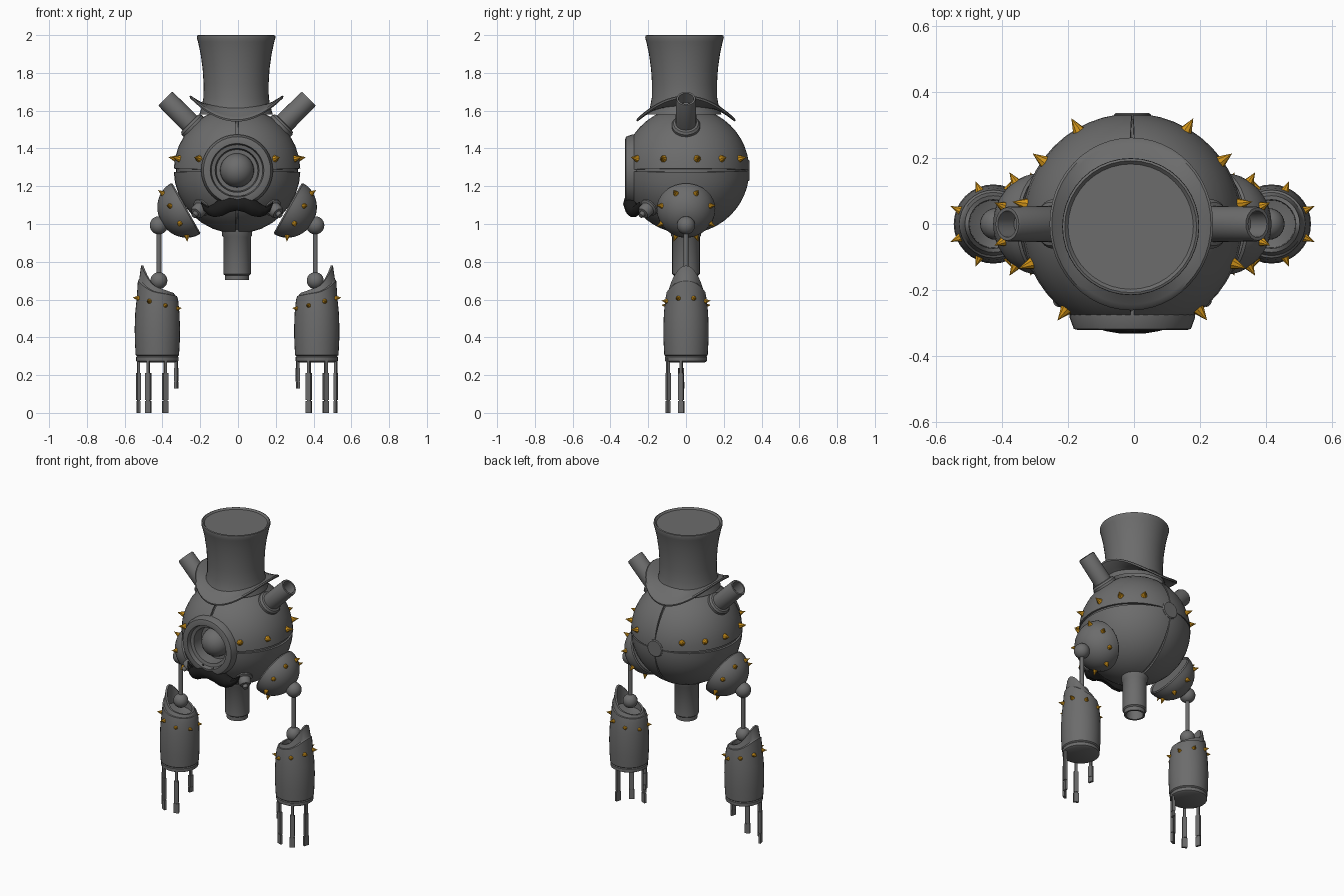
import bpy, bmesh, math
from mathutils import Vector, Matrix

if "Cube" in bpy.data.objects:
    bpy.data.objects.remove(bpy.data.objects["Cube"])

CX, CZ, R = -0.005, 1.284, 0.335     # body centre and radius
BODY = Vector((CX, 0, CZ))


def material(name, col):
    m = bpy.data.materials.new(name)
    m.diffuse_color = (*col, 1)
    m.use_nodes = True
    m.node_tree.nodes["Principled BSDF"].inputs["Base Color"].default_value = m.diffuse_color
    return m


GREY = material("iron_grey", (0.15, 0.15, 0.15))
GOLD = material("spike_gold", (0.65, 0.30, 0.01))
BLACK = material("moustache_black", (0.012, 0.012, 0.012))


def finish(name, bm, mat, smooth=True):
    bmesh.ops.recalc_face_normals(bm, faces=bm.faces)
    me = bpy.data.meshes.new(name)
    bm.to_mesh(me)
    bm.free()
    me.materials.append(mat)
    ob = bpy.data.objects.new(name, me)
    bpy.context.collection.objects.link(ob)
    if smooth:
        bpy.ops.object.select_all(action='DESELECT')
        ob.select_set(True)
        bpy.context.view_layer.objects.active = ob
        bpy.ops.object.shade_smooth_by_angle(angle=math.radians(35))
    return ob


def frame(loc, axis):
    rot = Vector((0, 0, 1)).rotation_difference(Vector(axis).normalized())
    return Matrix.Translation(loc) @ rot.to_matrix().to_4x4()


def lathe(name, prof, loc=(CX, 0, 0), axis=(0, 0, 1), seg=32, warp=None, angles=None, mat=GREY):
    """Turn (radius, height) points about an axis; warp(co, angle, height) may move each point."""
    bm = bmesh.new()
    angles = angles or [math.tau * i / seg for i in range(seg)]
    rings = []
    for r, h in prof:
        if r < 1e-6:
            rings.append([bm.verts.new((0, 0, h))] * len(angles))
            continue
        ring = []
        for a in angles:
            co = Vector((r * math.cos(a), r * math.sin(a), h))
            ring.append(bm.verts.new(warp(co, a, h) if warp else co))
        rings.append(ring)
    for p, q in zip(rings, rings[1:]):
        for i in range(len(angles)):
            j = (i + 1) % len(angles)
            vs = list(dict.fromkeys((p[i], p[j], q[j], q[i])))
            if len(vs) > 2:
                bm.faces.new(vs)
    bm.transform(frame(loc, axis))
    return finish(name, bm, mat)


def ball(name, loc, r):
    n = 14
    lathe(name, [(r * math.sin(math.pi * i / n), -r * math.cos(math.pi * i / n))
                 if 0 < i < n else (0, r * (1 if i else -1)) for i in range(n + 1)], loc, seg=24)


def spikes(name, items, length, r):
    """Row of gold cones from (position, direction) pairs."""
    bm = bmesh.new()
    for p, d in items:
        bmesh.ops.create_cone(bm, cap_ends=True, segments=8, radius1=r, radius2=0, depth=length,
                              matrix=frame(p, d) @ Matrix.Translation((0, 0, length / 2 - 0.008)))
    finish(name, bm, GOLD, False)


# Body: sphere with its poles front and back, four grooves between the panels, open at the eye
cols = [math.radians(q * 90 + d) for q in range(4)
        for d in (-1.6, -1.4, 1.4, 1.6, 11.25, 22.5, 33.75, 45, 56.25, 67.5, 78.75)]


def groove(co, a, h):
    off = math.degrees(a) % 90
    return co * 0.965 if min(off, 90 - off) < 1.5 else co


thetas = [math.radians(28 + 152 * i / 20) for i in range(20)]
lathe("body", [(R * math.sin(t), R * math.cos(t)) for t in thetas] + [(0, -R)],
      BODY, (0, -1, 0), warp=groove, angles=cols)
lathe("back_cap", [(0.056, 0.31), (0.056, 0.332), (0.05, 0.337), (0, 0.337)], BODY, (0, 1, 0))

# Eye: stepped socket with a ball inside
lathe("eye_socket", [(0.15, 0.25), (0.19, 0.26), (0.19, 0.285), (0.178, 0.318), (0.165, 0.322),
                     (0.142, 0.322), (0.136, 0.295), (0.116, 0.29), (0.11, 0.22), (0, 0.22)],
      BODY, (0, -1, 0), seg=40)
ball("eye_ball", (CX, -0.22, CZ), 0.09)

# Moustache: oval sections along x, thinning and bending back to the tips
bm = bmesh.new()
half = [(0, 1.14, 1.07), (0.04, 1.156, 1.06), (0.08, 1.145, 1.04), (0.12, 1.112, 1.034),
        (0.15, 1.096, 1.045), (0.175, 1.106, 1.068), (0.19, 1.117, 1.108)]
rings = []
for x, top, bot in [(-x, t, b) for x, t, b in half[:0:-1]] + half:
    mid, hz = (top + bot) / 2, (top - bot) / 2
    y = -0.298 + 1.4 * x * x
    rings.append([bm.verts.new((CX + x, y + min(0.036, hz) * math.cos(k * math.tau / 10),
                                mid + hz * math.sin(k * math.tau / 10))) for k in range(10)])
for p, q in zip(rings, rings[1:]):
    for k in range(10):
        bm.faces.new((p[k], p[(k + 1) % 10], q[(k + 1) % 10], q[k]))
bm.faces.new(rings[0])
bm.faces.new(rings[-1])
finish("moustache", bm, BLACK)

# Hat: flared crown and a brim curled up at the sides
lathe("hat_crown", [(0.195, 1.58), (0.182, 1.62), (0.173, 1.67), (0.172, 1.74), (0.177, 1.82),
                    (0.188, 1.9), (0.202, 1.965), (0.208, 1.985), (0.207, 1.997), (0.2, 2.0),
                    (0.19, 1.99), (0, 1.99)], (CX - 0.005, -0.008, 0), seg=40)


def curl(co, a, h):
    t = max(0, min(1, (math.hypot(co.x, co.y) - 0.165) / 0.085))
    edge = 1.548 + 0.125 * math.cos(a) ** 2
    return Vector((co.x * 0.985, co.y * 1.04, 1.625 + (edge - 1.625) * t + h))


lathe("hat_brim", [(0.165, -0.01), (0.2, -0.01), (0.235, -0.01), (0.25, -0.006), (0.252, 0.004),
                   (0.245, 0.01), (0.235, 0.008), (0.2, 0.006), (0.165, 0.006)],
      (CX - 0.003, 0, 0), seg=48, warp=curl)

# Lower pipe with collar and hollow end
lathe("lower_pipe", [(0, 1.0), (0.08, 1.0), (0.08, 0.94), (0.073, 0.93), (0.073, 0.735),
                     (0.064, 0.728), (0.064, 0.703), (0.052, 0.703), (0.05, 0.76), (0, 0.76)])

for s, side in ((1, "right"), (-1, "left")):
    def at(x, y, z):
        return Vector((CX + s * x, y, z))

    # Horn pipe, radial at 45 degrees
    lathe(side + "_horn_pipe", [(0.075, 0.3), (0.075, 0.34), (0.066, 0.352), (0.055, 0.355),
                                (0.053, 0.53), (0.05, 0.537), (0.04, 0.537), (0.038, 0.47),
                                (0, 0.47)], BODY, (s, 0, 1), seg=24)
    # Cheek knob
    lathe(side + "_cheek_knob", [(0.05, 0.31), (0.05, 0.338), (0.038, 0.345), (0.038, 0.375),
                                 (0.03, 0.388), (0.016, 0.39), (0.014, 0.41), (0, 0.412)],
          BODY, (s * 0.21, -0.22, -0.22), seg=20)
    # Spikes around the body
    row = []
    for y in (-0.26, -0.12, 0.06, 0.19, 0.285):
        d = Vector((s * math.sqrt(0.329 ** 2 - y * y), y, 0.062))
        row.append((BODY + d, d))
    spikes(side + "_body_spikes", row, 0.05, 0.022)

    # Shoulder dome with a ring of spikes
    dome, axis, rd = at(0.275, 0, 1.08), Vector((s * 0.87, 0, -0.49)).normalized(), 0.155
    arc = [math.radians(90 - 9 * i) for i in range(10)]
    lathe(side + "_shoulder_dome", [(0, 0), (0.14, 0), (0.15, -0.008)] +
          [(rd * math.sin(t), 0.145 * math.cos(t)) for t in arc[:-1]] + [(0, 0.145)], dome, axis)
    up, fwd = Vector((s * 0.49, 0, 0.87)).normalized(), Vector((0, -1, 0))
    row = []
    for k in range(8):
        a, p = math.radians(22.5 + 45 * k), math.radians(66)
        d = axis * math.cos(p) + (up * math.sin(a) + fwd * math.cos(a)) * math.sin(p)
        row.append((dome + d * 0.152, d))
    spikes(side + "_shoulder_spikes", row, 0.042, 0.018)

    # Upper arm rod between two ball joints
    ball(side + "_shoulder_joint", at(0.414, 0, 0.993), 0.048)
    lathe(side + "_arm_rod", [(0, 0.7), (0.013, 0.7), (0.013, 0.98), (0, 0.98)],
          at(0.414, 0, 0), seg=16)
    ball(side + "_elbow_joint", at(0.414, 0, 0.70), 0.045)

    # Forearm sleeve, its rim raised on the outer side
    def slant(co, a, h):
        u, f = s * math.cos(a), max(0, (h - 0.6) / 0.065)
        return co + Vector((0, 0, f * (0.03 * u + 0.085 * max(0, u) ** 2)))

    lathe(side + "_forearm", [(0, 0.268), (0.1, 0.268), (0.112, 0.275), (0.112, 0.295),
                              (0.108, 0.3), (0.115, 0.306), (0.119, 0.38), (0.12, 0.45),
                              (0.117, 0.53), (0.11, 0.6), (0.103, 0.636), (0.096, 0.639),
                              (0.086, 0.665), (0.074, 0.665), (0.072, 0.62), (0, 0.6)],
          at(0.422, 0, 0), warp=slant)
    row = []
    for k in range(8):
        a = math.radians(22.5 + 45 * k)
        d = Vector((s * math.cos(a), math.sin(a), 0.1))
        row.append((at(0.422 + 0.112 * math.cos(a), 0.112 * math.sin(a),
                       0.58 + 0.03 * math.cos(a)), d))
    spikes(side + "_forearm_spikes", row, 0.037, 0.016)

    # Fingers: thin rods ending in flat plates, facing outwards; the inner one is short
    bm = bmesh.new()
    for x, y, low in ((0.1, -0.026, 0), (0.048, -0.095, 0), (-0.042, -0.095, 0),
                      (-0.1, -0.026, 0.13)):
        k = (0.27 - low) / 0.27
        turn = Matrix.Rotation(math.atan2(y, s * x), 4, 'Z')
        for z0, z1, wide, deep in ((0.2, 0.29, 0.016, 0.014), (0.068, 0.21, 0.028, 0.018),
                                   (0.06, 0.075, 0.018, 0.012), (0, 0.063, 0.032, 0.014)):
            z0, z1 = 0.27 + (z0 - 0.27) * k, 0.27 + (z1 - 0.27) * k
            m = Matrix.Translation(at(0.422 + x, y, (z0 + z1) / 2)) @ turn
            bmesh.ops.create_cube(bm, size=1, matrix=m @ Matrix.Diagonal((deep, wide, z1 - z0, 1)))
    finish(side + "_fingers", bm, GREY, False)
